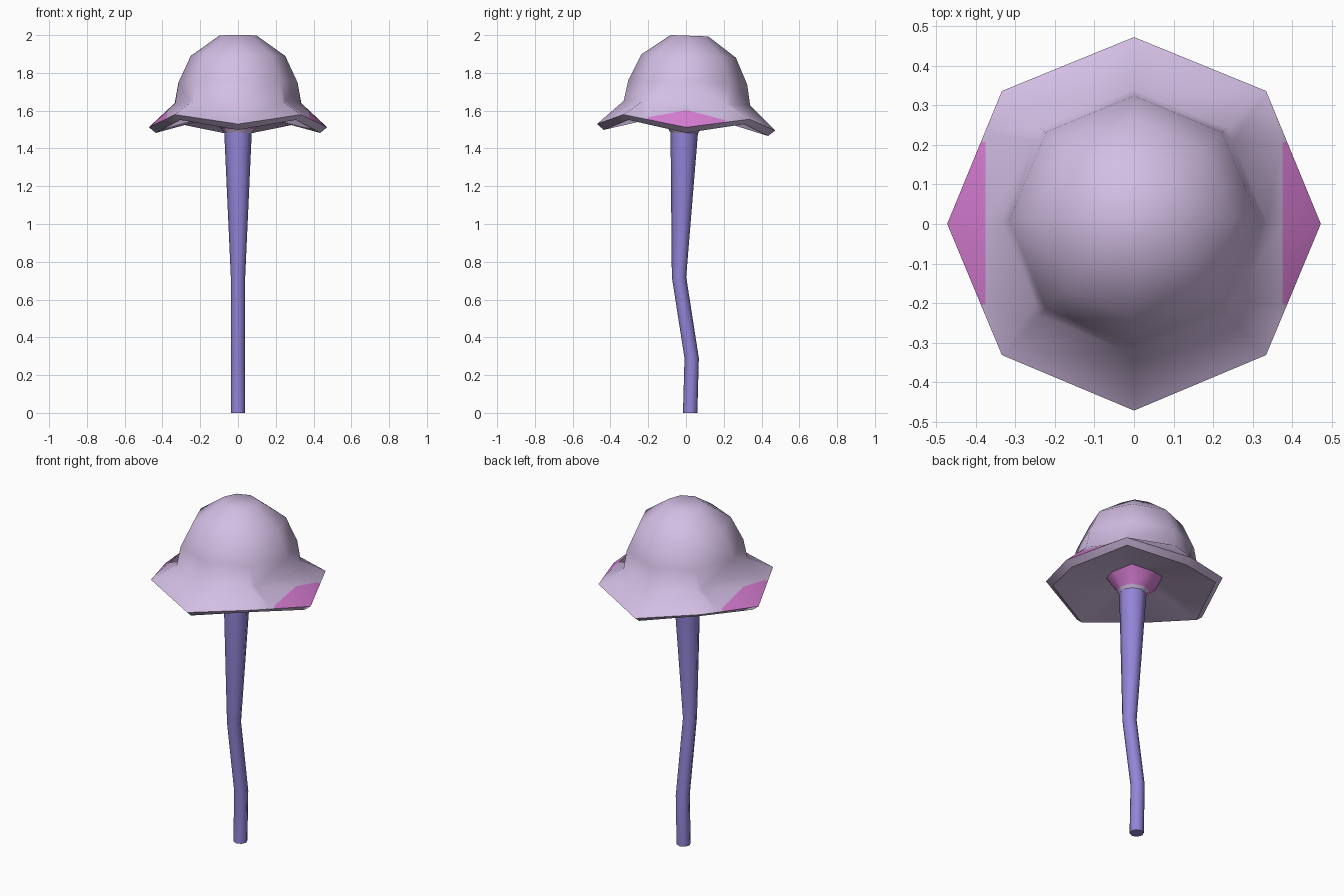
import bpy, bmesh, math
from mathutils import Matrix, Vector

if "Cube" in bpy.data.objects:
    bpy.data.objects.remove(bpy.data.objects["Cube"])

def srgb(name, r, g, b):
    m = bpy.data.materials.new(name)
    lin = [(c / 255 / 12.92 if c < 10 else ((c / 255 + 0.055) / 1.055) ** 2.4) for c in (r, g, b)]
    m.diffuse_color = (*lin, 1)
    m.use_nodes = True
    m.node_tree.nodes["Principled BSDF"].inputs["Base Color"].default_value = m.diffuse_color
    return m

LAVENDER = srgb("pale_lavender", 211, 190, 228)
PINK = srgb("orchid_pink", 220, 128, 216)
PURPLE = srgb("stem_purple", 148, 133, 216)

def loft(bm, rings, n=8):
    """Bridge rings (radius, z, y_centre, corner_lift); odd corners are lifted. Returns faces per band."""
    loops = []
    for r, z, yc, lift in rings:
        loops.append([bm.verts.new((r * math.cos(i * math.tau / n),
                                    yc + r * math.sin(i * math.tau / n),
                                    z + (lift if i % 2 else 0))) for i in range(n)])
    bands = []
    for a, b in zip(loops, loops[1:]):
        bands.append([bm.faces.new((a[i], a[(i + 1) % n], b[(i + 1) % n], b[i])) for i in range(n)])
    return loops, bands

def finish(bm, name, mats, angle):
    bmesh.ops.recalc_face_normals(bm, faces=bm.faces)
    me = bpy.data.meshes.new(name)
    bm.to_mesh(me)
    bm.free()
    ob = bpy.data.objects.new(name, me)
    bpy.context.collection.objects.link(ob)
    for m in mats:
        me.materials.append(m)
    bpy.ops.object.select_all(action='DESELECT')
    ob.select_set(True)
    bpy.context.view_layer.objects.active = ob
    bpy.ops.object.shade_smooth_by_angle(angle=math.radians(angle))
    return ob

# Cap: neck flare, underside, wavy rim, brim and dome
bm = bmesh.new()
loops, bands = loft(bm, [
    (0.068, 1.475, -0.01, 0), (0.085, 1.50, -0.008, 0), (0.15, 1.56, 0, 0.02),
    (0.435, 1.482, 0, 0.058), (0.472, 1.512, 0, 0.055),
    (0.335, 1.64, 0, 0), (0.315, 1.75, 0, 0), (0.25, 1.89, 0, 0), (0.10, 1.997, 0, 0)])
bm.faces.new(loops[-1])
for f in bands[1]:
    f.material_index = 1

# Pink patches: cut the left and right of the brim (brim faces hold slot 2 while cutting)
for f in bands[4]:
    f.material_index = 2
for co, no in (((0.375, 0, 0), (1, 0, 0)), ((-0.375, 0, 0), (1, 0, 0)),
               ((0, 0.205, 0), (0, 1, 0)), ((0, -0.205, 0), (0, 1, 0))):
    fs = [f for f in bm.faces if f.material_index == 2]
    geom = fs + list({e for f in fs for e in f.edges}) + list({v for f in fs for v in f.verts})
    bmesh.ops.bisect_plane(bm, geom=geom, plane_co=co, plane_no=no)
for f in bm.faces:
    if f.material_index == 2:
        c = f.calc_center_median()
        f.material_index = 1 if abs(c.x) > 0.376 and abs(c.y) < 0.204 else 0

# Slight backward tilt
pivot = Vector((0, 0, 1.5))
tilt = Matrix.Translation(pivot) @ Matrix.Rotation(math.radians(-2.1), 4, 'X') @ Matrix.Translation(-pivot)
bmesh.ops.transform(bm, matrix=tilt, verts=bm.verts)
finish(bm, "cap", [LAVENDER, PINK], 50)

# Stem: bent tapered tube
bm = bmesh.new()
loops, _ = loft(bm, [(0.038, 0, 0.022, 0), (0.038, 0.29, 0.03, 0),
                     (0.038, 0.72, -0.037, 0), (0.073, 1.49, -0.009, 0)])
bm.faces.new(loops[0])
bm.faces.new(loops[-1])
finish(bm, "stem", [PURPLE], 60)
